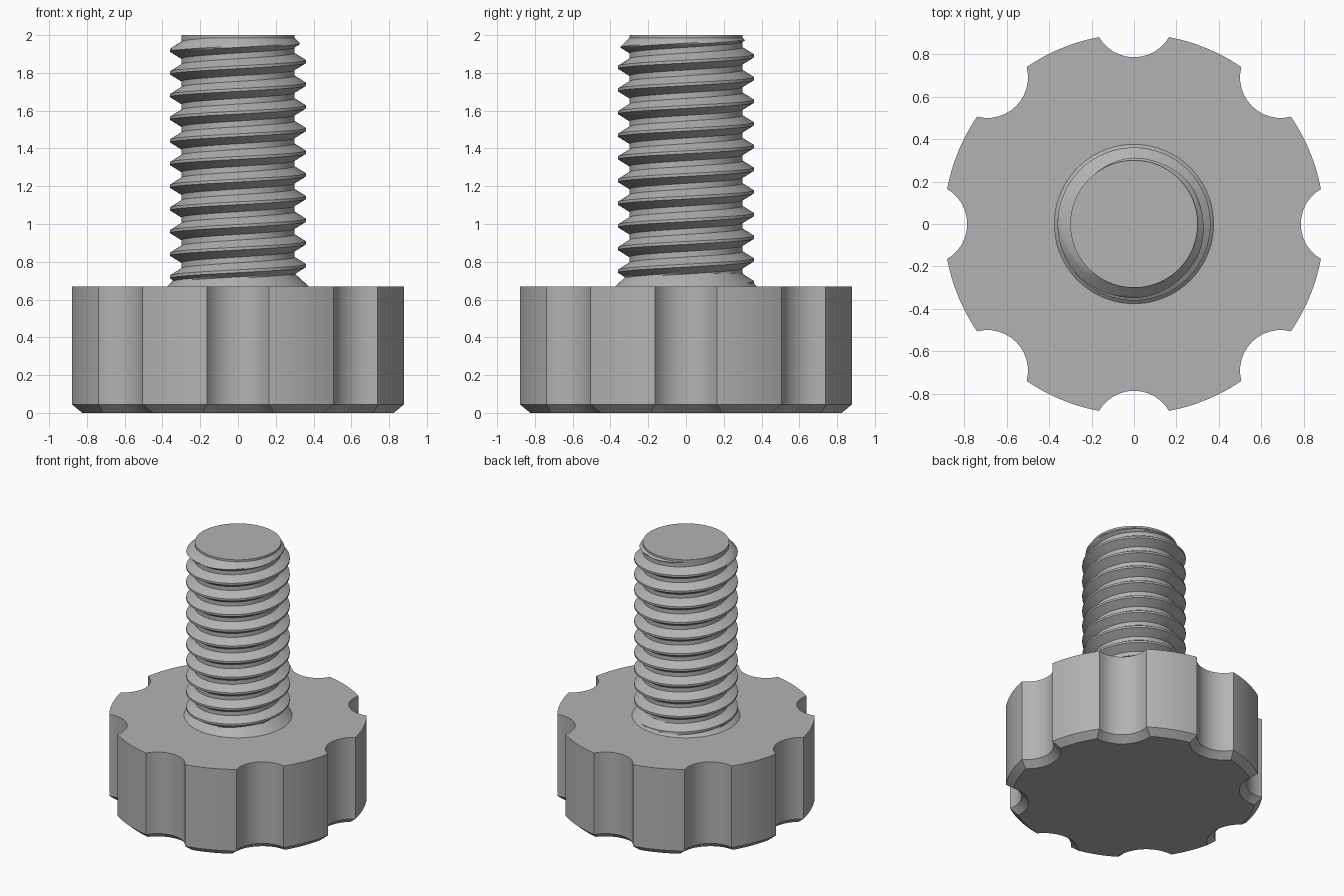
import bpy, bmesh, math
from math import pi, cos, sin, acos, atan2

cube = bpy.data.objects.get("Cube")
if cube:
    bpy.data.objects.remove(cube, do_unlink=True)

grey = bpy.data.materials.new("grey_metal")
grey.use_nodes = True
colour = (0.45, 0.45, 0.45, 1)
grey.diffuse_color = colour
grey.node_tree.nodes["Principled BSDF"].inputs["Base Color"].default_value = colour


def finish(name, bm, angle):
    bmesh.ops.remove_doubles(bm, verts=bm.verts, dist=1e-5)
    bmesh.ops.recalc_face_normals(bm, faces=bm.faces)
    mesh = bpy.data.meshes.new(name)
    bm.to_mesh(mesh)
    bm.free()
    obj = bpy.data.objects.new(name, mesh)
    bpy.context.collection.objects.link(obj)
    mesh.materials.append(grey)
    bpy.ops.object.select_all(action='DESELECT')
    obj.select_set(True)
    bpy.context.view_layer.objects.active = obj
    bpy.ops.object.shade_smooth_by_angle(angle=math.radians(angle))
    return obj


# Knob: a disc outline with eight scooped finger grips
KNOB_R, SCOOP_R, SCOOP_D, GRIPS = 0.895, 0.191, 0.976, 8
KNOB_TOP = 0.67


def knob_outline(inset, steps=12):
    R, r, d = KNOB_R - inset, SCOOP_R + inset, SCOOP_D
    x = (R * R + d * d - r * r) / (2 * d)
    half = acos(x / R)
    y = R * sin(half)
    sweep = atan2(y, d - x)
    points = []
    for g in range(GRIPS):
        a = g * 2 * pi / GRIPS
        for i in range(steps):
            t = sweep * (2 * i / steps - 1)
            px, py = d - r * cos(t), r * sin(t)
            points.append((px * cos(a) - py * sin(a), px * sin(a) + py * cos(a)))
        for i in range(steps):
            t = a + half + (2 * pi / GRIPS - 2 * half) * i / steps
            points.append((R * cos(t), R * sin(t)))
    return points


bm = bmesh.new()
loops = [[bm.verts.new((x, y, z)) for x, y in knob_outline(inset)]
         for z, inset in ((0, 0.05), (0.045, 0), (KNOB_TOP, 0))]
for low, high in zip(loops, loops[1:]):
    for i in range(len(low)):
        j = (i + 1) % len(low)
        bm.faces.new((low[i], low[j], high[j], high[i]))
bm.faces.new(loops[0][::-1])
bm.faces.new(loops[-1])
finish("knob", bm, 30)

# Threaded shaft: right-handed helix with a collar below and a chamfer above
PITCH, CREST, ROOT = 0.12, 0.36, 0.30
CHAMFER_TOP, SEGS, ROWS = 1.985, 96, 16
START = 0.66          # crest height on the +x side


def thread_radius(phase):
    # flat crest, sloping flanks and flat root across one pitch
    p = abs((phase + 0.5) % 1 - 0.5)
    t = min(max((p - 1 / 16) / (5 / 16), 0), 1)
    return CREST + (ROOT - CREST) * t


def shaft_radius(z, phase):
    chamfer = ROOT + CHAMFER_TOP - z
    collar = 0.375 - 1.1 * (z - KNOB_TOP)
    return max(min(thread_radius(phase), chamfer), collar)


bm = bmesh.new()
turns = math.ceil((CHAMFER_TOP - KNOB_TOP) / PITCH) + 2
grid = []
for s in range(SEGS + 1):
    a = 2 * pi * s / SEGS
    column = []
    for k in range(turns * ROWS + 1):
        phase = k / ROWS - 1
        z = START + PITCH * (phase + s / SEGS)
        z = min(max(z, KNOB_TOP), CHAMFER_TOP)
        r = shaft_radius(z, (z - START) / PITCH - s / SEGS)
        column.append(bm.verts.new((r * cos(a), r * sin(a), z)))
    grid.append(column)
for left, right in zip(grid, grid[1:]):
    for k in range(turns * ROWS):
        bm.faces.new((left[k], right[k], right[k + 1], left[k + 1]))
finish("threaded_shaft", bm, 35)

# Plain tip closing the shaft
bpy.ops.mesh.primitive_cylinder_add(vertices=SEGS, radius=ROOT, depth=0.03,
                                    location=(0, 0, 2 - 0.015))
tip = bpy.context.object
tip.name = "shaft_tip"
tip.data.materials.append(grey)
bpy.ops.object.shade_smooth_by_angle(angle=math.radians(30))
